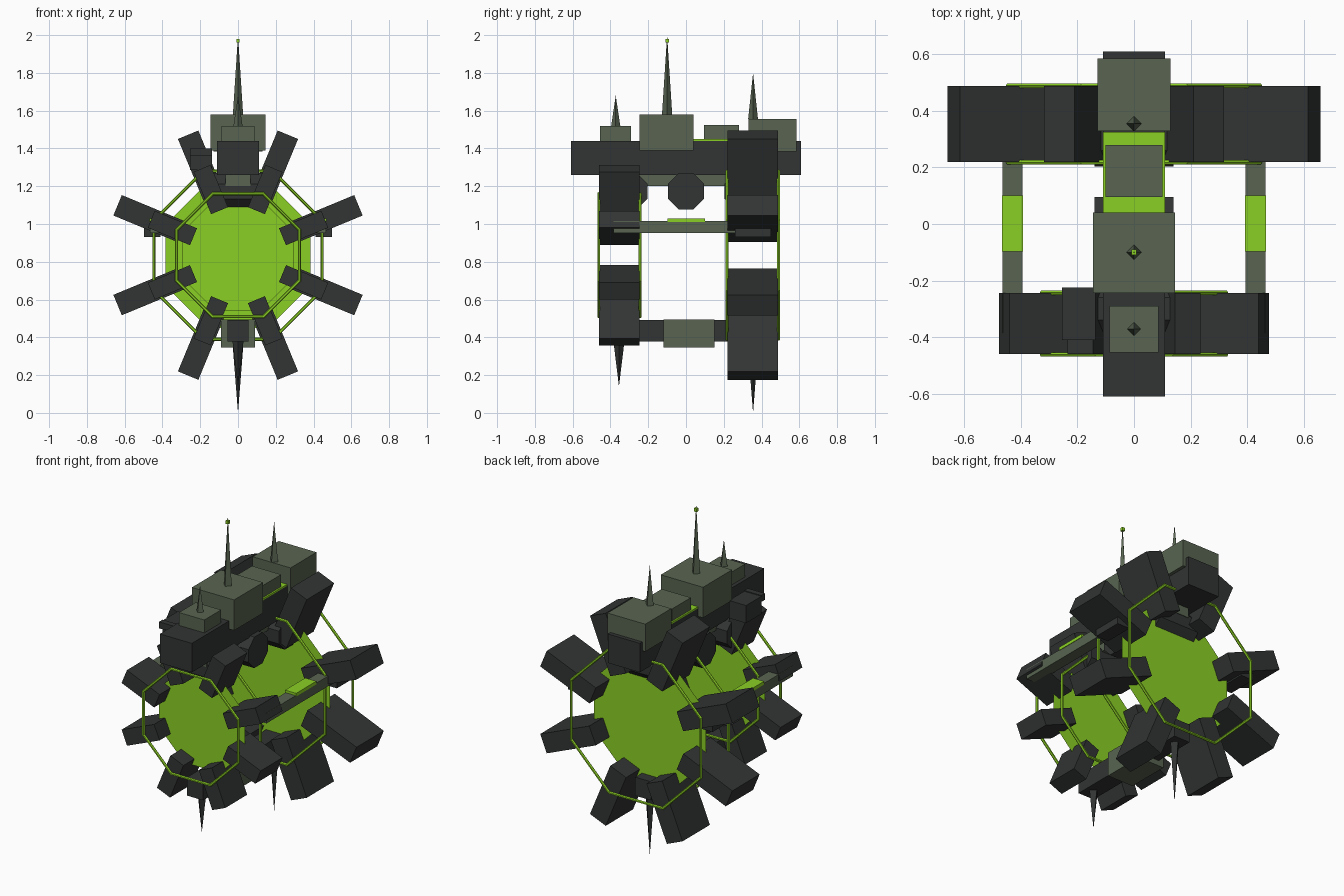
import bpy
from math import cos, sin, pi, radians
from mathutils import Matrix, Vector

if "Cube" in bpy.data.objects:
    bpy.data.objects.remove(bpy.data.objects["Cube"])


def material(name, rgb):
    m = bpy.data.materials.new(name)
    m.diffuse_color = (*rgb, 1)
    m.use_nodes = True
    m.node_tree.nodes["Principled BSDF"].inputs["Base Color"].default_value = m.diffuse_color
    return m


DARK = material("dark_hull", (0.032, 0.034, 0.034))
OLIVE = material("olive_hull", (0.098, 0.127, 0.082))
GREEN = material("glow_green", (0.26, 0.63, 0.018))
CZ = 0.835  # height of the ring axis


def finish(name, mat):
    ob = bpy.context.object
    ob.name = name
    ob.data.materials.append(mat)
    return ob


def box(name, x, y, z, mat):
    """Box from (min, max) spans on each axis."""
    bpy.ops.mesh.primitive_cube_add(size=1)
    ob = finish(name, mat)
    mid = Vector([(a + b) / 2 for a, b in (x, y, z)])
    size = [b - a for a, b in (x, y, z)]
    ob.data.transform(Matrix.Translation(mid) @ Matrix.Diagonal((*size, 1)))
    return ob


def spike(name, y, base, tip, r, mat):
    """Four-sided antenna from base height to tip height."""
    h = abs(tip - base)
    bpy.ops.mesh.primitive_cone_add(vertices=4, radius1=r, radius2=0, depth=h,
                                    location=(0, y, (base + tip) / 2),
                                    rotation=(0 if tip > base else pi, 0, 0))
    return finish(name, mat)


def ring(name, y0, y1, r0, r1, width, apothem, disc):
    """Radial blocks, two octagonal hoops and a flat glowing disc."""
    ym = (y0 + y1) / 2
    for i in range(8):
        a = radians(22.5 + 45 * i)
        block = box(f"{name}_block_{i + 1}", (r0, r1), (y0, y1),
                    (-width / 2, width / 2), DARK)
        block.data.transform(Matrix.Translation((0, 0, CZ)) @ Matrix.Rotation(-a, 4, 'Y'))
    for side, y in (("front", y0 - 0.002), ("back", y1 + 0.002)):
        bpy.ops.mesh.primitive_torus_add(major_segments=8, minor_segments=6,
                                         major_radius=apothem / cos(pi / 8),
                                         minor_radius=0.009)
        hoop = finish(f"{name}_hoop_{side}", GREEN)
        hoop.data.transform(Matrix.Translation((0, y, CZ)) @ Matrix.Rotation(pi / 2, 4, 'X')
                            @ Matrix.Rotation(pi / 8, 4, 'Z'))
    bpy.ops.mesh.primitive_circle_add(vertices=8, radius=disc / cos(pi / 8), fill_type='NGON')
    glow = finish(f"{name}_disc", GREEN)
    glow.data.transform(Matrix.Translation((0, ym, CZ)) @ Matrix.Rotation(pi / 2, 4, 'X')
                        @ Matrix.Rotation(pi / 8, 4, 'Z'))


# Front and rear rings
ring("front_ring", -0.46, -0.245, 0.255, 0.497, 0.097, 0.325, 0.295)
ring("rear_ring", 0.22, 0.488, 0.325, 0.69, 0.117, 0.445, 0.385)

# Top spine
box("spine", (-0.11, 0.11), (-0.61, 0.61), (1.26, 1.44), DARK)
box("spine_underside", (-0.065, 0.065), (-0.4, 0.4), (1.2, 1.26), OLIVE)
box("spine_strip", (-0.11, 0.11), (-0.24, 0.325), (1.44, 1.45), GREEN)

# Deck houses
box("bridge", (-0.145, 0.145), (-0.245, 0.04), (1.39, 1.58), OLIVE)
box("mid_house", (-0.1, 0.1), (0.095, 0.28), (1.45, 1.525), OLIVE)
box("rear_house", (-0.13, 0.13), (0.33, 0.585), (1.385, 1.555), OLIVE)
box("front_house", (-0.087, 0.087), (-0.455, -0.29), (1.44, 1.52), OLIVE)

# Cross drums under the spine
for i, y in enumerate((-0.3, 0, 0.3)):
    bpy.ops.mesh.primitive_cylinder_add(vertices=8, radius=0.104, depth=0.28)
    drum = finish(f"drum_{i + 1}", DARK)
    drum.data.transform(Matrix.Translation((0, y, 1.173)) @ Matrix.Rotation(pi / 2, 4, 'Y')
                        @ Matrix.Rotation(pi / 8, 4, 'Z'))

# Side pod on the left
box("side_pod", (-0.255, -0.137), (-0.375, -0.225), (1.285, 1.395), DARK)
box("side_pod_lip", (-0.255, -0.137), (-0.41, -0.375), (1.36, 1.4), DARK)

# Side rails joining the rings
for name, s in (("left", -1), ("right", 1)):
    def span(a, b):
        return tuple(sorted((s * a, s * b)))
    box(f"{name}_rail", span(0.395, 0.465), (-0.385, 0.4), (0.952, 1.015), OLIVE)
    box(f"{name}_rail_light", span(0.392, 0.468), (-0.098, 0.1), (1.01, 1.03), GREEN)
    box(f"{name}_rail_foot", span(0.41, 0.497), (0.26, 0.45), (0.932, 0.975), DARK)

# Keel
box("keel", (-0.055, 0.055), (-0.42, 0.42), (0.378, 0.493), DARK)
box("keel_pod", (-0.09, 0.09), (-0.12, 0.15), (0.345, 0.495), OLIVE)

# Antennas
spike("main_antenna", -0.1, 1.58, 2.0, 0.027, OLIVE)
box("antenna_light", (-0.009, 0.009), (-0.109, -0.091), (1.96, 1.98), GREEN)
spike("front_antenna", -0.372, 1.52, 1.68, 0.024, OLIVE)
spike("rear_antenna", 0.355, 1.555, 1.8, 0.026, OLIVE)
spike("front_keel_antenna", -0.355, 0.385, 0.14, 0.03, DARK)
spike("rear_keel_antenna", 0.355, 0.38, 0.0, 0.03, DARK)
